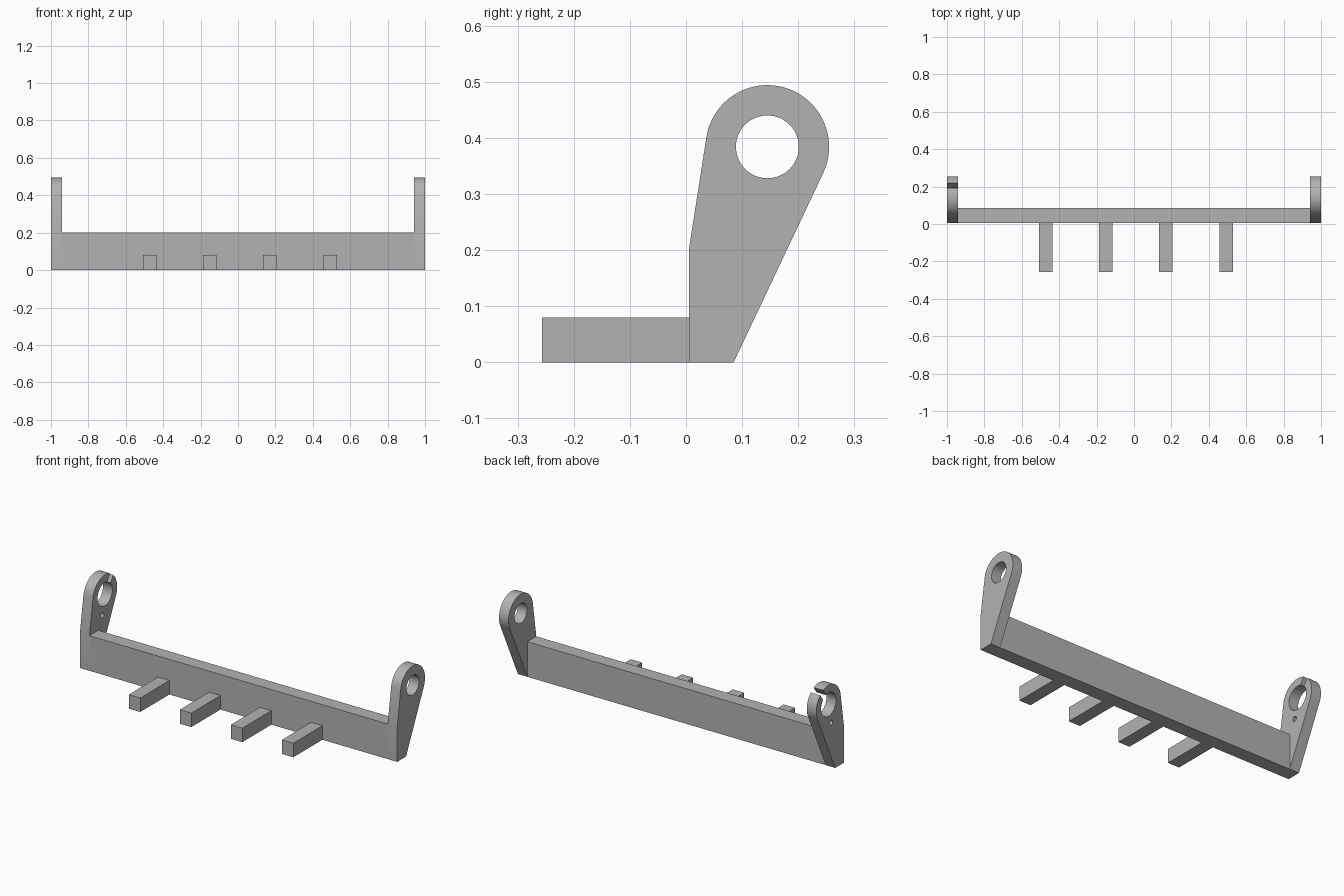
import bpy
import bmesh
from math import atan2, acos, hypot, cos, sin, pi, radians
from mathutils import Matrix

if "Cube" in bpy.data.objects:
    bpy.data.objects.remove(bpy.data.objects["Cube"], do_unlink=True)

grey = bpy.data.materials.new("plain grey")
grey.use_nodes = True
colour = (0.45, 0.45, 0.45, 1)
grey.diffuse_color = colour
grey.node_tree.nodes["Principled BSDF"].inputs["Base Color"].default_value = colour

FRONT, BACK = 0.005, 0.085      # bar faces in y
BAR_TOP = 0.2
ARM = 0.06                      # arm thickness
EYE_Y, EYE_Z, EYE_R = 0.145, 0.384, 0.11


def finish(name, bm):
    mesh = bpy.data.meshes.new(name)
    bmesh.ops.recalc_face_normals(bm, faces=bm.faces)
    bm.to_mesh(mesh)
    bm.free()
    mesh.materials.append(grey)
    obj = bpy.data.objects.new(name, mesh)
    bpy.context.collection.objects.link(obj)
    return obj


def box(name, low, high):
    bm = bmesh.new()
    size = [b - a for a, b in zip(low, high)]
    mid = [(a + b) / 2 for a, b in zip(low, high)]
    bmesh.ops.create_cube(bm, size=1, matrix=Matrix.Translation(mid) @ Matrix.Diagonal((*size, 1)))
    return finish(name, bm)


def tangent_angle(y, z, side):
    """Angle on the eye circle where a line from (y, z) touches it."""
    dy, dz = y - EYE_Y, z - EYE_Z
    return atan2(dz, dy) + side * acos(EYE_R / hypot(dy, dz))


def arm(name, x):
    # side profile: foot, sloped back, rounded eye, sloped front
    start = tangent_angle(BACK, 0, 1)
    end = tangent_angle(FRONT, BAR_TOP, -1)
    while end < start:
        end += 2 * pi
    steps = 48
    points = [(FRONT, 0), (BACK, 0)]
    for i in range(steps + 1):
        a = start + (end - start) * i / steps
        points.append((EYE_Y + EYE_R * cos(a), EYE_Z + EYE_R * sin(a)))
    points.append((FRONT, BAR_TOP))
    bm = bmesh.new()
    face = bm.faces.new([bm.verts.new((x, y, z)) for y, z in points])
    out = bmesh.ops.extrude_face_region(bm, geom=[face])
    verts = [g for g in out["geom"] if isinstance(g, bmesh.types.BMVert)]
    bmesh.ops.translate(bm, verts=verts, vec=(ARM, 0, 0))
    return finish(name, bm)


def cut(obj, cutter):
    mod = obj.modifiers.new("cut", 'BOOLEAN')
    mod.operation = 'DIFFERENCE'
    mod.solver = 'EXACT'
    mod.object = cutter
    bpy.context.view_layer.objects.active = obj
    bpy.ops.object.modifier_apply(modifier=mod.name)
    bpy.data.objects.remove(cutter, do_unlink=True)


def drill(obj, x, y, z, radius, sides):
    bm = bmesh.new()
    place = Matrix.Translation((x, y, z)) @ Matrix.Rotation(pi / 2, 4, 'Y')
    bmesh.ops.create_cone(bm, cap_ends=True, segments=sides, radius1=radius,
                          radius2=radius, depth=0.2, matrix=place)
    cut(obj, finish("drill_cutter", bm))


# crossbar and forward pegs
box("crossbar", (-1 + ARM, FRONT, 0), (1 - ARM, BACK, BAR_TOP))
for i in range(4):
    x = -0.472 + i * 0.3215
    box(f"peg_{i + 1}", (x - 0.036, -0.257, 0), (x + 0.036, FRONT, 0.08))

# end arms with bearing eyes
left = arm("left_arm", 1 - ARM)
drill(left, 0.97, EYE_Y, EYE_Z, 0.056, 48)
right = arm("right_arm", -1)
drill(right, -0.97, EYE_Y, EYE_Z, 0.067, 48)

# pin hole and slit in the right arm
drill(right, -0.97, 0.122, 0.272, 0.014, 24)
slit = box("slit_cutter", (-0.1, -0.016, 0.05), (0.1, 0.016, 0.15))
slit.data.transform(Matrix.Translation((-0.97, EYE_Y, EYE_Z)) @ Matrix.Rotation(radians(-34), 4, 'X'))
cut(right, slit)

# smooth rounded rims, keep edges sharp
for obj in (left, right):
    bpy.ops.object.select_all(action='DESELECT')
    obj.select_set(True)
    bpy.context.view_layer.objects.active = obj
    bpy.ops.object.shade_smooth_by_angle(angle=radians(25))
